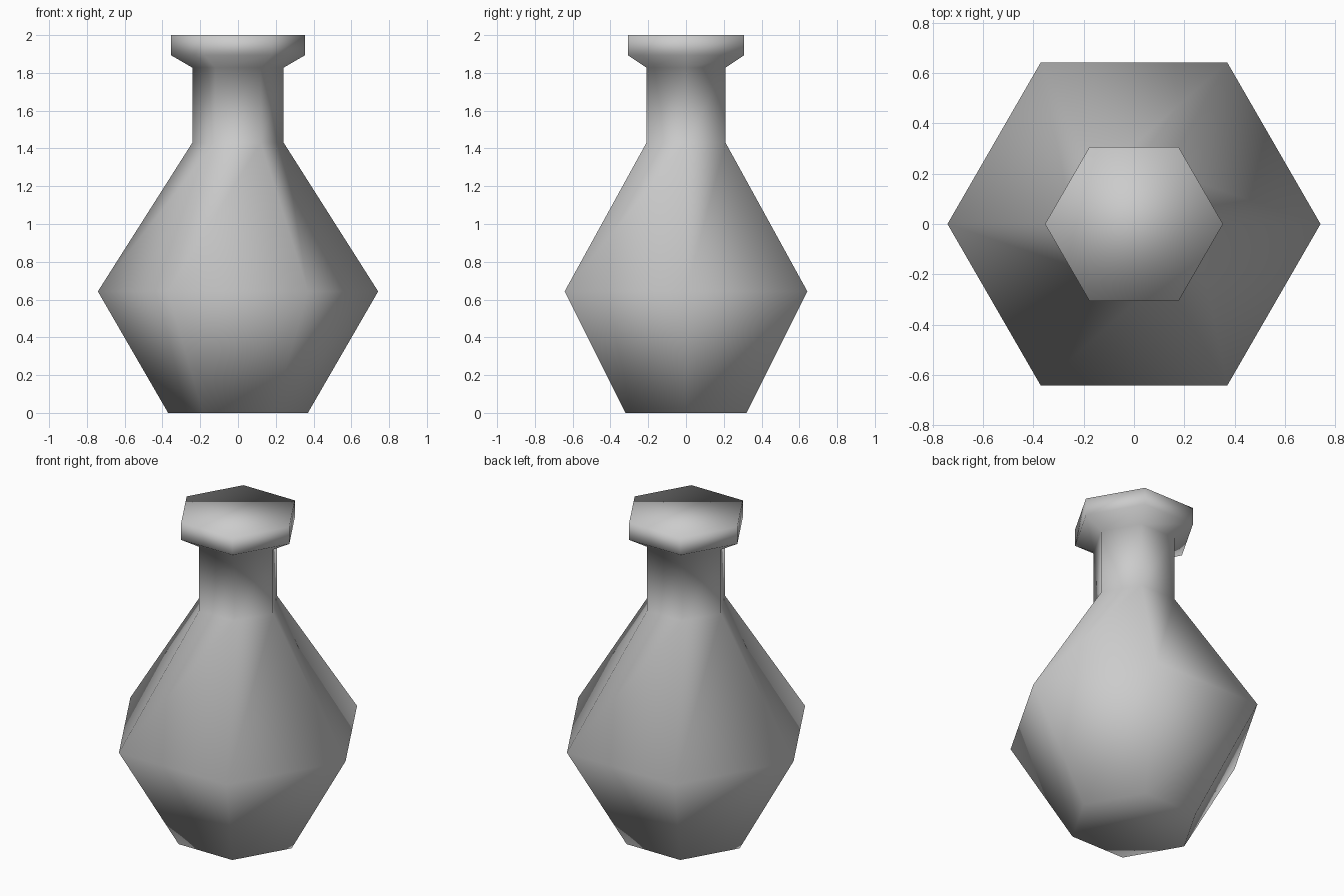
import bpy, bmesh
from math import cos, sin, pi

cube = bpy.data.objects.get("Cube")
if cube:
    bpy.data.objects.remove(cube, do_unlink=True)

SIDES = 6
# radius and height, from base to rim
PROFILE = [(0.37, 0.0), (0.742, 0.643), (0.242, 1.43),
           (0.242, 1.828), (0.354, 1.893), (0.354, 2.0)]

# Grey ceramic
grey = bpy.data.materials.new("grey")
grey.use_nodes = True
colour = (0.6, 0.6, 0.6, 1.0)
grey.diffuse_color = colour
grey.node_tree.nodes["Principled BSDF"].inputs["Base Color"].default_value = colour

# Hexagonal bottle: rings joined by quads, closed at both ends
bm = bmesh.new()
rings = [[bm.verts.new((r * cos(2 * pi * i / SIDES), r * sin(2 * pi * i / SIDES), z))
          for i in range(SIDES)] for r, z in PROFILE]
for low, high in zip(rings, rings[1:]):
    for i in range(SIDES):
        j = (i + 1) % SIDES
        bm.faces.new((low[i], low[j], high[j], high[i]))
bm.faces.new(rings[0][::-1])
bm.faces.new(rings[-1])
for face in bm.faces:
    face.smooth = True

mesh = bpy.data.meshes.new("bottle")
bm.to_mesh(mesh)
bm.free()
mesh.materials.append(grey)
bottle = bpy.data.objects.new("bottle", mesh)
bpy.context.collection.objects.link(bottle)
